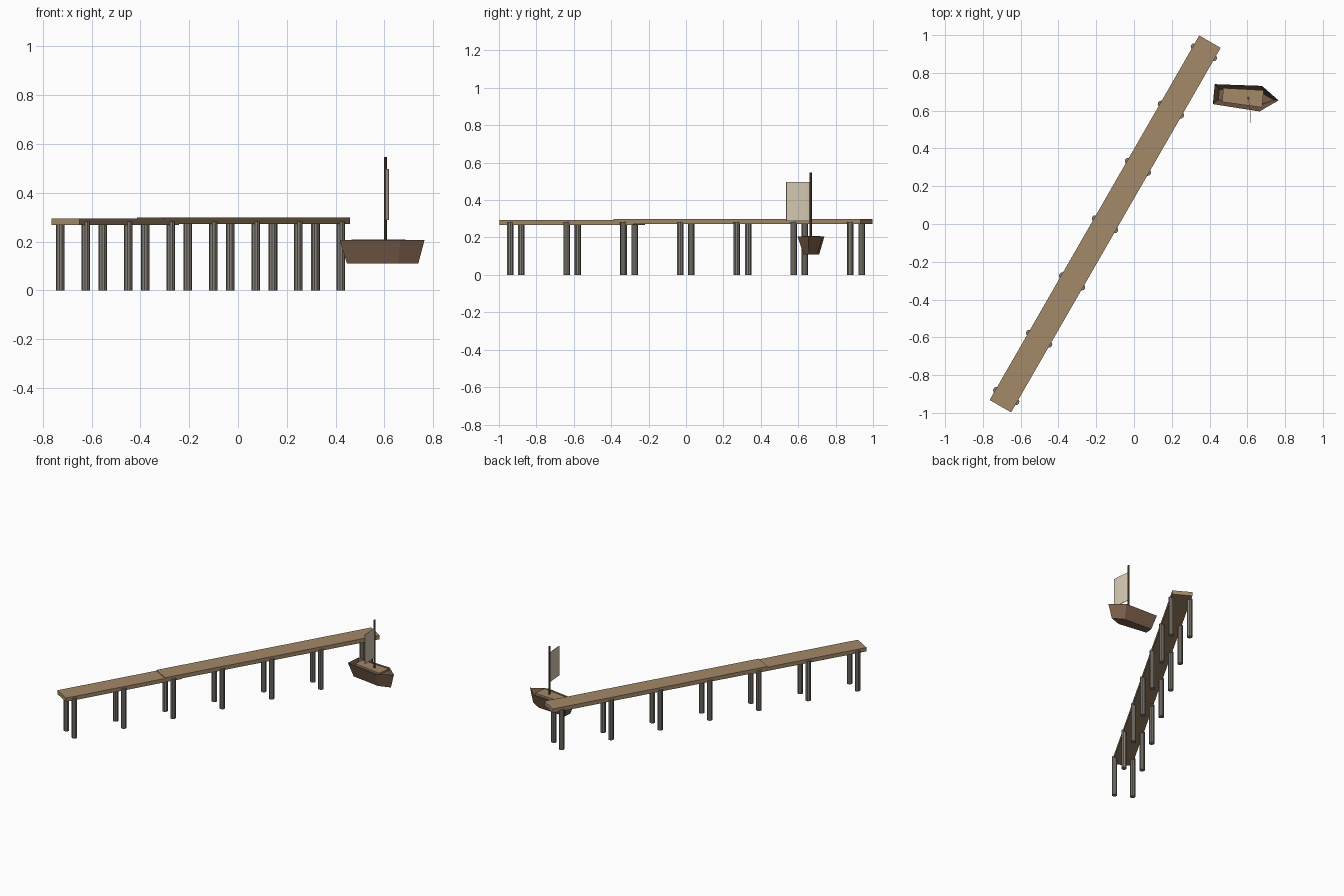
import bpy, bmesh, math
from mathutils import Matrix, Vector

if "Cube" in bpy.data.objects:
    bpy.data.objects.remove(bpy.data.objects["Cube"])


def material(name, rgb):
    """Flat material from 0-255 sRGB."""
    m = bpy.data.materials.new(name)
    lin = [((c / 255 + 0.055) / 1.055) ** 2.4 for c in rgb]
    m.diffuse_color = (*lin, 1)
    m.use_nodes = True
    m.node_tree.nodes["Principled BSDF"].inputs["Base Color"].default_value = m.diffuse_color
    return m


PLANK = material("plank tan", (163, 137, 104))
POST = material("post grey", (134, 128, 119))
HULL = material("hull brown", (122, 95, 75))
MAST = material("mast brown", (98, 78, 62))
SAIL = material("sail cream", (214, 203, 180))


def finish(name, bm, mat, matrix=Matrix(), normals=True):
    if normals:
        bmesh.ops.recalc_face_normals(bm, faces=bm.faces)
    me = bpy.data.meshes.new(name)
    bm.to_mesh(me)
    bm.free()
    me.materials.append(mat)
    ob = bpy.data.objects.new(name, me)
    ob.matrix_world = matrix
    bpy.context.collection.objects.link(ob)
    return ob


def loft(name, low, high, z0, z1, mat, matrix, open_top=False):
    """Join a lower outline to an upper outline."""
    bm = bmesh.new()
    a = [bm.verts.new((x, y, z0)) for x, y in low]
    b = [bm.verts.new((x, y, z1)) for x, y in high]
    n = len(a)
    bm.faces.new(a[::-1])
    if not open_top:
        bm.faces.new(b)
    for i in range(n):
        j = (i + 1) % n
        bm.faces.new((a[i], a[j], b[j], b[i]))
    return finish(name, bm, mat, matrix, not open_top)


def cylinder(name, x, y, z0, z1, r, sides, mat, matrix):
    bm = bmesh.new()
    bmesh.ops.create_cone(bm, cap_ends=True, segments=sides, radius1=r, radius2=r,
                          depth=z1 - z0, matrix=Matrix.Translation((x, y, (z0 + z1) / 2)))
    return finish(name, bm, mat, matrix)


# Pier frame: local x runs along the walkway
PIER = Matrix.Translation((-0.7075, -0.9645, 0)) @ Matrix.Rotation(math.radians(60.1), 4, 'Z')
W, LENGTH = 0.0655, 2.226


def deck(name, s0, s1, z0, z1):
    o = [(s0, -W), (s1, -W), (s1, W), (s0, W)]
    loft(name, o, o, z0, z1, PLANK, PIER)


deck("shore_walkway", 0, 0.822, 0.267, 0.294)
deck("main_walkway", 0.703, LENGTH, 0.271, 0.299)

# Seven pairs of posts
for i in range(7):
    s = 0.062 + i * (LENGTH - 0.19 + 0.063) / 6
    for side, label in ((1, "left"), (-1, "right")):
        cylinder(f"{label}_post_{i + 1}", s, side * 0.06, 0, 0.283, 0.0178, 10, POST, PIER)

# Boat frame: local x runs from stern to bow
BOAT = Matrix.Translation((0.4225, 0.6875, 0)) @ Matrix.Rotation(math.radians(-5.5), 4, 'Z')

# Open tapered hull
rim = [(0, -0.053), (0.25, -0.068), (0.344, 0), (0.25, 0.068), (0, 0.053)]
keel = [(0.027, -0.027), (0.24, -0.036), (0.318, 0), (0.24, 0.036), (0.027, 0.027)]
loft("boat_hull", keel, rim, 0.109, 0.206, HULL, BOAT, open_top=True)

# Deck board set in the hull
board = [(0.047, -0.037), (0.261, -0.046), (0.261, 0.046), (0.047, 0.037)]
loft("boat_deck", board, board, 0.195, 0.209, PLANK, BOAT)

# Mast
cylinder("mast", 0.605, 0.667, 0.2, 0.547, 0.0068, 8, MAST, Matrix())

# Curved sail sheet
bm = bmesh.new()
path = [(0.606, 0.664), (0.611, 0.635), (0.6145, 0.60), (0.617, 0.57), (0.618, 0.536)]
cols = [[bm.verts.new((x, y, z)) for z in (0.288, 0.497)] for x, y in path]
for p, q in zip(cols, cols[1:]):
    bm.faces.new((p[0], p[1], q[1], q[0]))
sail = finish("sail", bm, SAIL, normals=False)
mod = sail.modifiers.new("cloth thickness", 'SOLIDIFY')
mod.thickness = 0.003
mod.offset = 0
